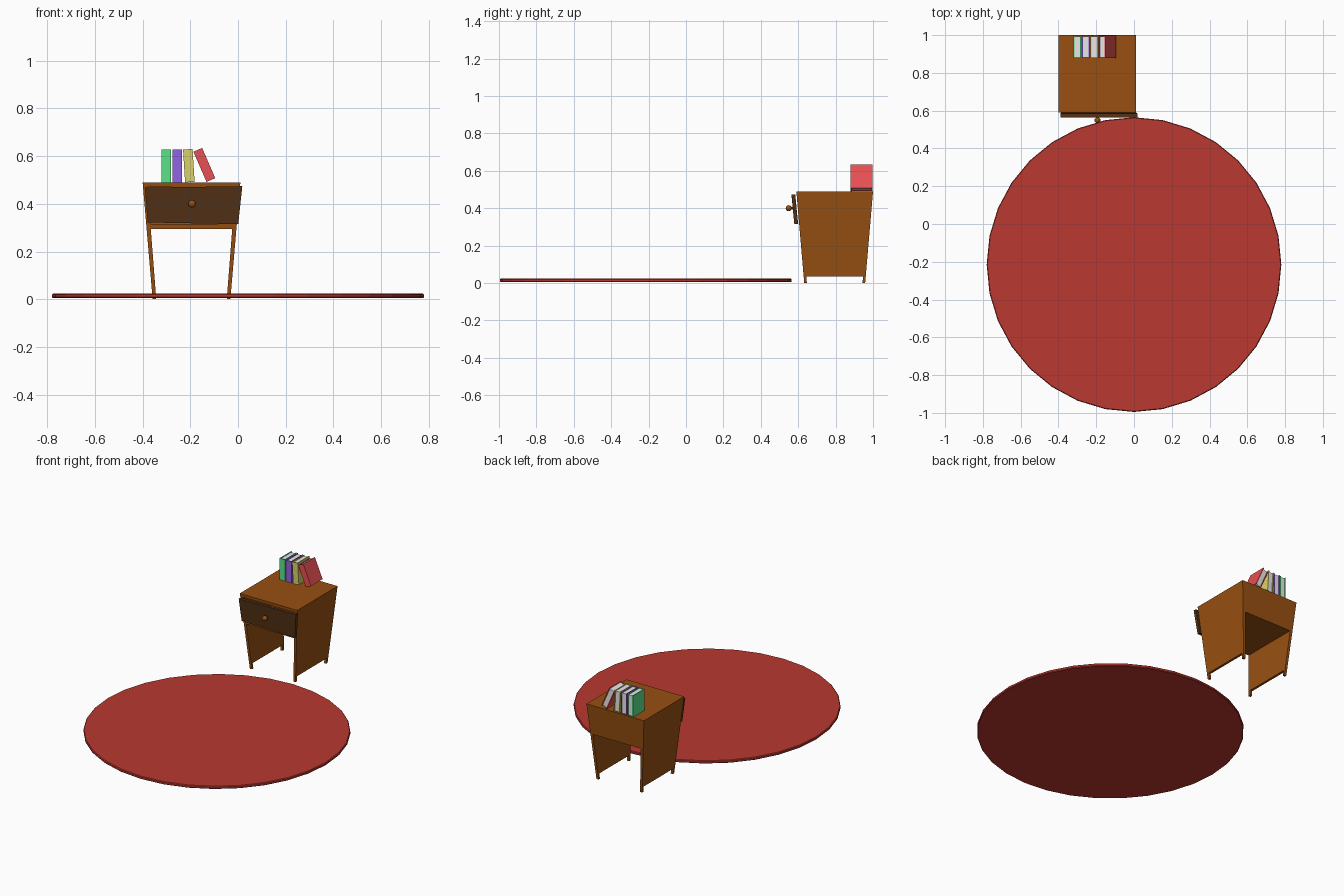
import bpy, bmesh, math
from mathutils import Matrix, Vector

if "Cube" in bpy.data.objects:
    bpy.data.objects.remove(bpy.data.objects["Cube"])


def mat(name, rgb):
    m = bpy.data.materials.new(name)
    m.diffuse_color = (*[(c / 255 / 12.92 if c < 11 else ((c / 255 + 0.055) / 1.055) ** 2.4) for c in rgb], 1)
    m.use_nodes = True
    m.node_tree.nodes["Principled BSDF"].inputs["Base Color"].default_value = m.diffuse_color
    return m


WOOD = mat("wood", (152, 80, 18))
DARK = mat("dark wood", (84, 50, 22))
RUG = mat("rug red", (186, 56, 48))
PAGES = mat("paper", (232, 232, 232))
GREEN = mat("green cover", (92, 226, 138))
PURPLE = mat("purple cover", (146, 98, 226))
YELLOW = mat("yellow cover", (218, 208, 104))
RED = mat("red cover", (232, 80, 84))


def finish(name, bm, material, smooth=False):
    bmesh.ops.recalc_face_normals(bm, faces=bm.faces)
    me = bpy.data.meshes.new(name)
    bm.to_mesh(me)
    bm.free()
    me.materials.append(material)
    ob = bpy.data.objects.new(name, me)
    bpy.context.collection.objects.link(ob)
    for p in me.polygons:
        p.use_smooth = smooth
    return ob


def add_box(bm, lo, hi):
    lo, hi = Vector(lo), Vector(hi)
    m = Matrix.Translation((lo + hi) / 2) @ Matrix.Diagonal((*(hi - lo), 1))
    bmesh.ops.create_cube(bm, size=1, matrix=m)


# Nightstand: boxes in a straight space, then tapered towards the floor
CX, CY, TOP = -0.195, 0.795, 0.49


def tapered(name, boxes, material):
    bm = bmesh.new()
    for lo, hi in boxes:
        add_box(bm, lo, hi)
    for v in bm.verts:
        s = (0.163 + 0.042 * v.co.z / TOP) / 0.205
        v.co.x, v.co.y = CX + v.co.x * s, CY + v.co.y * s
    return finish(name, bm, material)


H, T = 0.205, 0.019
tapered("table_top", [((-H, -H, 0.47), (H, H, TOP))], WOOD)
tapered("back_panel", [((-H + T, H - T, 0.295), (H - T, H, 0.47))], WOOD)
tapered("drawer_shelf", [((-H + T, -H, 0.295), (H - T, H - T, 0.315))], WOOD)
for side, s in (("left", -1), ("right", 1)):
    a, b = sorted((s * (H - T), s * H))
    tapered(side + "_side_panel", [((a, -H, 0.035), (b, H, 0.47))], WOOD)
    tapered(side + "_feet", [((a, -H, 0), (b, -H + 0.018, 0.035)),
                             ((a, H - 0.018, 0), (b, H, 0.035))], WOOD)

# Drawer front: a crooked tapered plate
bm = bmesh.new()
add_box(bm, (-1, 0, 0), (1, 0.02, 1))
for v in bm.verts:
    right, up = v.co.x > 0, v.co.z > 0.5
    if up:
        v.co.x, v.co.z = (0.018, 0.474) if right else (-0.39, 0.468)
    else:
        v.co.x, v.co.z = (0.001, 0.315) if right else (-0.379, 0.322)
    v.co.y += 0.564 if up else 0.579
finish("drawer_front", bm, DARK)

# Knob: ball on a short stem
bm = bmesh.new()
bmesh.ops.create_uvsphere(bm, u_segments=16, v_segments=10, radius=0.016,
                          matrix=Matrix.Translation((-0.193, 0.549, 0.4)))
bmesh.ops.create_cone(bm, cap_ends=True, segments=12, radius1=0.007, radius2=0.007, depth=0.024,
                      matrix=Matrix.Translation((-0.193, 0.566, 0.4)) @ Matrix.Rotation(math.pi / 2, 4, 'X'))
finish("drawer_knob", bm, WOOD, True)


# Books: two covers and a spine around a slightly smaller page block
def book(name, x, z, tilt, material, w=0.04, h=0.138):
    c, y0, y1 = 0.005, 0.88, 0.998
    m = Matrix.Translation((x, 0, z)) @ Matrix.Rotation(math.radians(-tilt), 4, 'Y')
    bm = bmesh.new()
    add_box(bm, (0, y0, 0), (c, y1, h))
    add_box(bm, (w - c, y0, 0), (w, y1, h))
    add_box(bm, (c, y0, 0), (w - c, y0 + c, h))
    bm.transform(m)
    finish(name + "_book_cover", bm, material)
    bm = bmesh.new()
    add_box(bm, (c, y0 + c, 0.004), (w - c, y1 - 0.005, h - 0.004))
    bm.transform(m)
    finish(name + "_book_pages", bm, PAGES)


book("green", -0.32, TOP, 0, GREEN)
book("purple", -0.275, TOP, 0, PURPLE)
book("yellow", -0.222, TOP, 3.5, YELLOW)
book("red", -0.132, TOP + 0.002, 23.5, RED)

# Round rug with a softened rim
bm = bmesh.new()
bmesh.ops.create_cone(bm, cap_ends=True, segments=32, radius1=0.78, radius2=0.78, depth=0.018,
                      matrix=Matrix.Translation((0, -0.215, 0.014)))
rim = [e for e in bm.edges if abs(e.verts[0].co.z - e.verts[1].co.z) < 1e-5]
bmesh.ops.bevel(bm, geom=rim, offset=0.004, segments=1, affect='EDGES')
finish("round_rug", bm, RUG)
